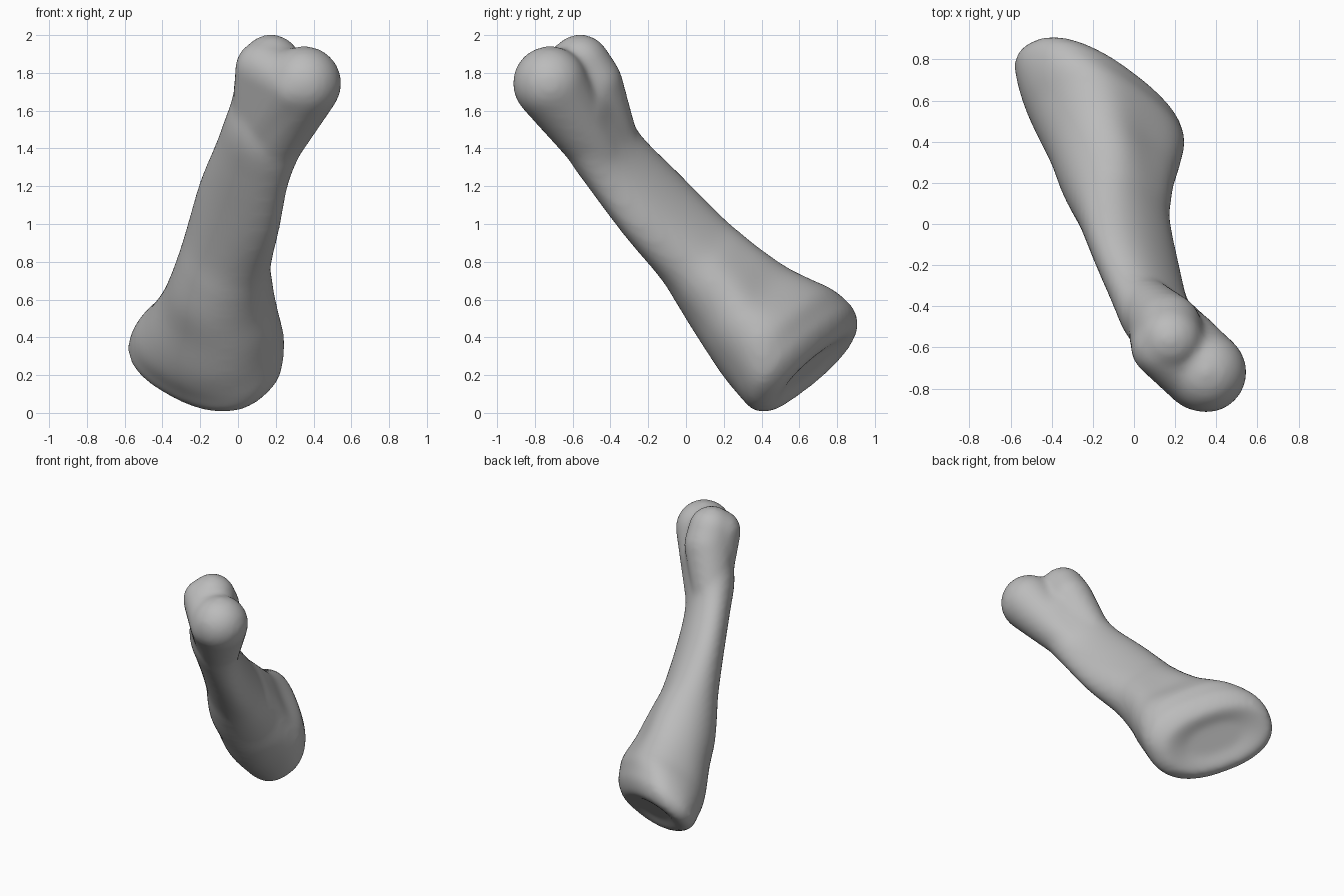
import bpy
import bmesh
from math import cos, sin, pi, sqrt, radians, copysign
from mathutils import Vector

cube = bpy.data.objects.get("Cube")
if cube:
    bpy.data.objects.remove(cube, do_unlink=True)

# Bone frame: long axis, plus wide and thin directions of the cross-section
axis = Vector((0.23, -0.67, 0.71)).normalized()
side = Vector((0.951, 0, -0.308)).normalized()
back = axis.cross(side).normalized()
if back.y < 0:
    back.negate()
tilt = radians(-33)
wide = side * cos(tilt) + back * sin(tilt)
thin = back * cos(tilt) - side * sin(tilt)
slope_dir = wide * 0.515 + thin * 0.857

# Sections: along axis, centre (side, back), wide radius, thin radius,
# squareness, hollow on the thin face, slant of the section plane
SECTIONS = [
    (-0.31, -0.25, 0.605, 0.20, 0.10, 2.2, 0.0, 0.5),
    (-0.335, -0.25, 0.61, 0.36, 0.19, 2.3, 0.0, 0.5),
    (-0.27, -0.255, 0.605, 0.43, 0.255, 2.4, 0.0, 0.5),
    (-0.19, -0.26, 0.605, 0.435, 0.28, 2.3, 0.05, 0.47),
    (-0.1, -0.26, 0.60, 0.41, 0.305, 2.2, 0.1, 0.42),
    (0.0, -0.255, 0.585, 0.37, 0.305, 2.2, 0.15, 0.35),
    (0.15, -0.26, 0.57, 0.325, 0.285, 2.1, 0.2, 0.25),
    (0.3, -0.28, 0.565, 0.288, 0.272, 2.0, 0.2, 0.15),
    (0.45, -0.30, 0.565, 0.268, 0.235, 2.0, 0.15, 0.07),
    (0.6, -0.317, 0.567, 0.262, 0.195, 2.0, 0.1, 0.0),
    (0.9, -0.33, 0.568, 0.265, 0.16, 2.0, 0.05, 0.0),
    (1.2, -0.335, 0.58, 0.238, 0.15, 2.0, 0.05, 0.0),
    (1.4, -0.325, 0.62, 0.235, 0.177, 2.0, 0.1, 0.0),
    (1.55, -0.305, 0.68, 0.235, 0.19, 2.1, 0.2, 0.0),
    (1.7, -0.295, 0.69, 0.22, 0.165, 2.1, 0.2, 0.0),
    (1.82, -0.29, 0.70, 0.16, 0.12, 2.0, 0.0, 0.0),
]
SIDES = 64
STEPS = 4


def blend(k, f):
    """Smooth curve through the section values between rows k and k + 1."""
    last = len(SECTIONS) - 1
    near = [SECTIONS[min(max(k + i, 0), last)] for i in (-1, 0, 1, 2)]
    return [b + 0.5 * f * (c - a + f * (2 * a - 5 * b + 4 * c - d + f * (3 * (b - c) + d - a)))
            for a, b, c, d in zip(*near)]


def power(value, square):
    return copysign(abs(value) ** (2 / square), value)


def section_ring(bm, t, a, b, wide_r, thin_r, square, hollow, slant):
    """One rounded section, pressed in on its hollow face."""
    centre = axis * t + side * a + back * b
    ring = []
    for i in range(SIDES):
        ang = 2 * pi * i / SIDES
        n = thin_r * power(sin(ang), square)
        if sin(ang) > 0:
            n *= 1 - hollow * sin(ang) ** 4
        offset = wide * wide_r * power(cos(ang), square) + thin * n
        ring.append(bm.verts.new(centre + offset + axis * slant * offset.dot(slope_dir)))
    return ring


def ball_points(centre, radius, count=400):
    points = []
    for i in range(count):
        h = 1 - 2 * (i + 0.5) / count
        ang = i * pi * (3 - sqrt(5))
        flat = sqrt(1 - h * h)
        points.append(centre + radius * Vector((flat * cos(ang), flat * sin(ang), h)))
    return points


def hull(bm, *balls):
    """Taut skin around several balls."""
    verts = [bm.verts.new(p) for centre, radius in balls for p in ball_points(centre, radius)]
    bmesh.ops.convex_hull(bm, input=verts, use_existing_faces=False)
    loose = [v for v in verts if v.is_valid and not v.link_faces]
    bmesh.ops.delete(bm, geom=loose, context='VERTS')


bm = bmesh.new()

# Shaft and flared base
rows = [blend(k, f / STEPS) for k in range(len(SECTIONS) - 1) for f in range(STEPS)]
rows.append(SECTIONS[-1])
rings = [section_ring(bm, *row) for row in rows]
for low, high in zip(rings, rings[1:]):
    for i in range(SIDES):
        j = (i + 1) % SIDES
        bm.faces.new((low[i], low[j], high[j], high[i]))
bm.faces.new(rings[0][::-1])
bm.faces.new(rings[-1])

# Two knuckles tapering back into the shaft, bridged on the smooth face
neck = axis * 1.28 + side * -0.333 + back * 0.595
upper = Vector((0.175, -0.56, 1.845))
lower = Vector((0.165, -0.50, 1.745))
front = Vector((0.35, -0.72, 1.745))
hull(bm, (upper, 0.16), (lower, 0.165), (neck - wide * 0.08, 0.13))
hull(bm, (front, 0.198), (neck + wide * 0.08, 0.13))
hull(bm, (upper - thin * 0.06, 0.15), (front - thin * 0.06, 0.15), (neck, 0.14))
bmesh.ops.recalc_face_normals(bm, faces=bm.faces[:])

mesh = bpy.data.meshes.new("finger_bone")
bm.to_mesh(mesh)
bm.free()
bone = bpy.data.objects.new("finger_bone", mesh)
bpy.context.collection.objects.link(bone)

# Fuse the parts and soften the joins
fuse = bone.modifiers.new("fuse", 'REMESH')
fuse.mode = 'VOXEL'
fuse.voxel_size = 0.02
fuse.use_smooth_shade = True
soften = bone.modifiers.new("soften", 'SMOOTH')
soften.factor = 0.5
soften.iterations = 14

# Plain grey
grey = bpy.data.materials.new("bone_grey")
grey.use_nodes = True
colour = (0.5, 0.5, 0.5, 1)
grey.diffuse_color = colour
for node in grey.node_tree.nodes:
    if node.type == 'BSDF_PRINCIPLED':
        node.inputs["Base Color"].default_value = colour
mesh.materials.append(grey)
